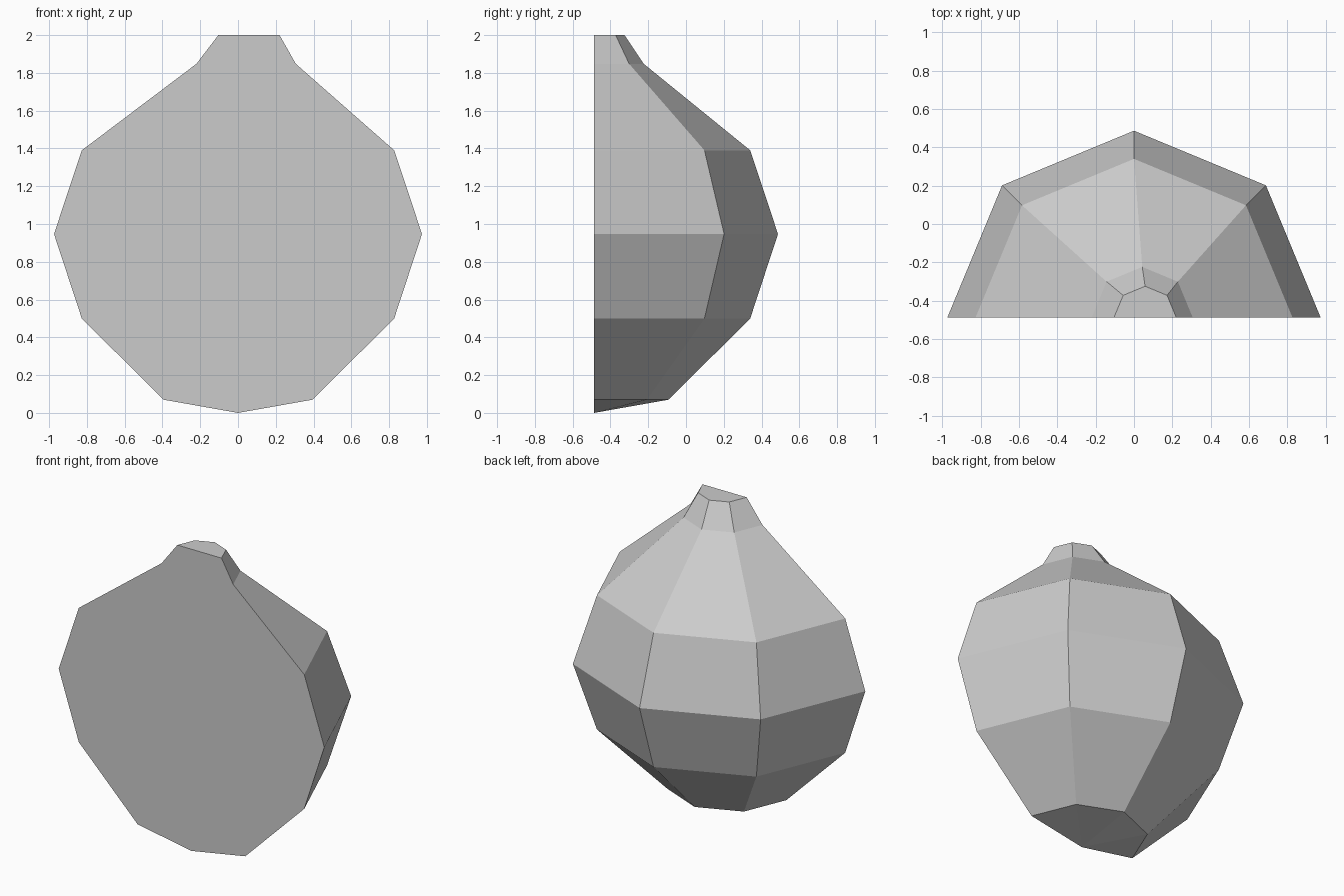
import bpy, bmesh
from math import sin, cos, pi

if "Cube" in bpy.data.objects:
    bpy.data.objects.remove(bpy.data.objects["Cube"])

FLAT_Y = -0.487   # plane of the flat cut front
SIDES = 4         # half of an eight-sided body

# rings of the half gourd: (centre x, radius, height)
RINGS = [(0, 0.395, 0.07), (0, 0.827, 0.50), (0, 0.974, 0.947),
         (0, 0.827, 1.39), (0.043, 0.263, 1.848), (0.058, 0.162, 2.0)]

bm = bmesh.new()
loops = [[bm.verts.new((cx + r * cos(pi * i / SIDES), FLAT_Y + r * sin(pi * i / SIDES), z))
          for i in range(SIDES + 1)] for cx, r, z in RINGS]

# curved back
for low, high in zip(loops, loops[1:]):
    for i in range(SIDES):
        bm.faces.new((low[i], low[i + 1], high[i + 1], high[i]))

# shallow pointed bottom
tip = bm.verts.new((0, FLAT_Y, 0))
for i in range(SIDES):
    bm.faces.new((tip, loops[0][i + 1], loops[0][i]))

# top of the stem and flat cut front
bm.faces.new(loops[-1])
bm.faces.new([tip] + [l[0] for l in loops] + [l[-1] for l in reversed(loops)])

bmesh.ops.recalc_face_normals(bm, faces=bm.faces)
mesh = bpy.data.meshes.new("half_gourd")
bm.to_mesh(mesh)
bm.free()
bpy.context.collection.objects.link(bpy.data.objects.new("half_gourd", mesh))
